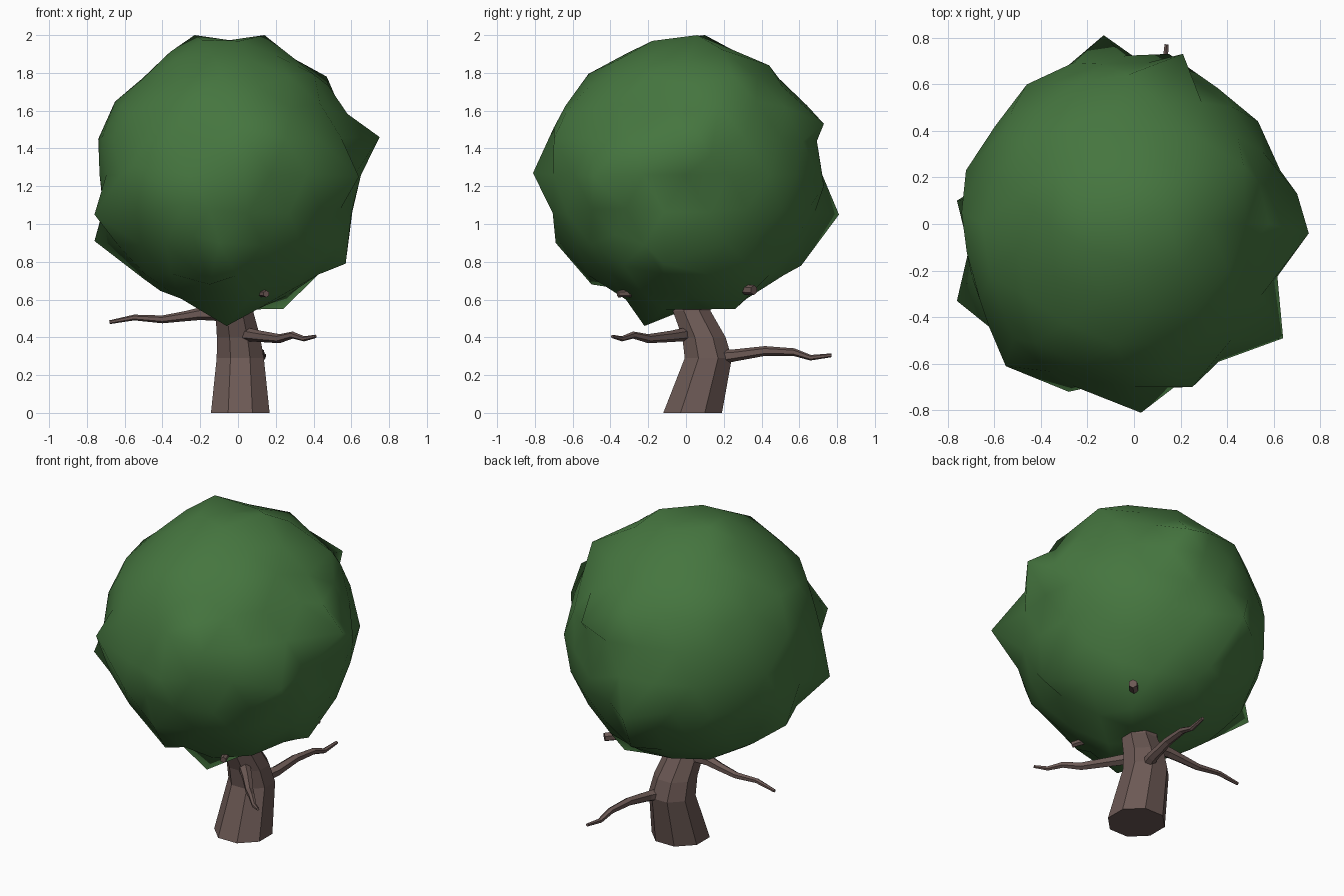
import bpy, bmesh, math, random
from mathutils import Vector

if "Cube" in bpy.data.objects:
    bpy.data.objects.remove(bpy.data.objects["Cube"])

random.seed(4)


def material(name, color):
    m = bpy.data.materials.new(name)
    m.diffuse_color = (*color, 1)
    m.use_nodes = True
    m.node_tree.nodes["Principled BSDF"].inputs["Base Color"].default_value = m.diffuse_color
    return m


bark = material("bark", (0.15, 0.10, 0.09))
leaf = material("leaf", (0.06, 0.18, 0.05))


def finish(bm, name, mat, smooth):
    bmesh.ops.recalc_face_normals(bm, faces=bm.faces)
    for f in bm.faces:
        f.smooth = smooth
    me = bpy.data.meshes.new(name)
    bm.to_mesh(me)
    bm.free()
    me.materials.append(mat)
    ob = bpy.data.objects.new(name, me)
    bpy.context.collection.objects.link(ob)
    return ob


def limb(name, points, radii, sides, flat_rings=False):
    """Faceted tube through points with a radius at each one."""
    bm = bmesh.new()
    pts = [Vector(p) for p in points]
    rings = []
    for i, (p, r) in enumerate(zip(pts, radii)):
        d = (pts[min(i + 1, len(pts) - 1)] - pts[max(i - 1, 0)]).normalized()
        if flat_rings:
            u, v = Vector((1, 0, 0)), Vector((0, 1, 0))
        else:
            u = d.cross(Vector((0, 0, 1))).normalized()
            v = u.cross(d)
        ring = []
        for k in range(sides):
            a = 2 * math.pi * (k + 0.5) / sides
            ring.append(bm.verts.new(p + r * (math.cos(a) * u + math.sin(a) * v)))
        rings.append(ring)
    for a, b in zip(rings, rings[1:]):
        for k in range(sides):
            j = (k + 1) % sides
            bm.faces.new((a[k], a[j], b[j], b[k]))
    bm.faces.new(rings[0])
    bm.faces.new(rings[-1])
    return finish(bm, name, bark, False)


# Bent trunk
limb("trunk",
     [(0.012, 0.035, 0), (0.012, 0.118, 0.29), (0.003, 0.095, 0.40),
      (-0.02, 0.03, 0.54), (-0.03, 0.03, 0.70)],
     [0.168, 0.135, 0.124, 0.108, 0.09], 8, True)

# Branches: base radius, tip radius, path
branches = {
    "left_branch": (0.042, 0.010, [(-0.04, 0.05, 0.525), (-0.2, 0.06, 0.525), (-0.28, 0.07, 0.512),
                    (-0.4, 0.08, 0.495), (-0.55, 0.09, 0.505), (-0.68, 0.10, 0.48)]),
    "front_branch": (0.038, 0.009, [(0.02, 0.03, 0.42), (0.12, -0.08, 0.405), (0.22, -0.2, 0.393),
                     (0.29, -0.28, 0.412), (0.35, -0.34, 0.392), (0.41, -0.39, 0.405)]),
    "back_branch": (0.040, 0.010, [(0.05, 0.17, 0.295), (0.08, 0.26, 0.305), (0.10, 0.42, 0.328),
                    (0.12, 0.57, 0.322), (0.13, 0.66, 0.292), (0.14, 0.77, 0.305)]),
    "upper_front_branch": (0.036, 0.018, [(0, 0.02, 0.61), (0.08, -0.18, 0.64), (0.15, -0.36, 0.63)]),
    "upper_back_branch": (0.036, 0.026, [(0, 0.04, 0.62), (0.15, 0.2, 0.66), (0.31, 0.36, 0.65)]),
}
for name, (r0, r1, pts) in branches.items():
    n = len(pts) - 1
    limb(name, pts, [r0 + (r1 - r0) * (i / n) ** 0.8 for i in range(n + 1)], 6)

# Lumpy crown: icosphere with single vertices pulled out to points
bm = bmesh.new()
bmesh.ops.create_icosphere(bm, subdivisions=3, radius=1)
centre = Vector((-0.045, 0.0, 1.26))
for v in bm.verts:
    k = 1 + random.uniform(-0.03, 0.02)
    v.co = centre + Vector((v.co.x * 0.70, v.co.y * 0.735, v.co.z * 0.725)) * k

spikes = [(0.75, -0.04, 1.46), (0.50, -0.09, 1.60), (0.03, -0.81, 1.27),
          (-0.13, 0.81, 1.05), (-0.76, 0.10, 0.91), (-0.76, -0.33, 1.05),
          (0.64, -0.49, 1.25), (-0.06, -0.22, 0.46), (0.24, 0.26, 0.55),
          (-0.23, 0.10, 2.0), (0.14, 0.06, 2.0), (0.47, 0.25, 1.78),
          (-0.28, -0.72, 1.10), (0.21, 0.73, 1.53), (-0.74, 0.05, 1.45),
          (0.57, -0.12, 0.79), (-0.55, -0.61, 1.31), (0.25, -0.70, 1.45),
          (0.05, 0.44, 1.84), (-0.05, 0.61, 0.78), (-0.10, -0.69, 0.90),
          (-0.15, -0.50, 0.68), (0.0, -0.70, 1.51), (0.15, 0.73, 1.20),
          (0.70, 0.13, 1.36), (-0.50, 0.05, 0.71)]
free = set(bm.verts)
for s in spikes:
    p = Vector(s)
    d = (p - centre).normalized()
    v = max(free, key=lambda w: (w.co - centre).normalized().dot(d))
    v.co = p
    free.remove(v)
finish(bm, "leaf_crown", leaf, True)
